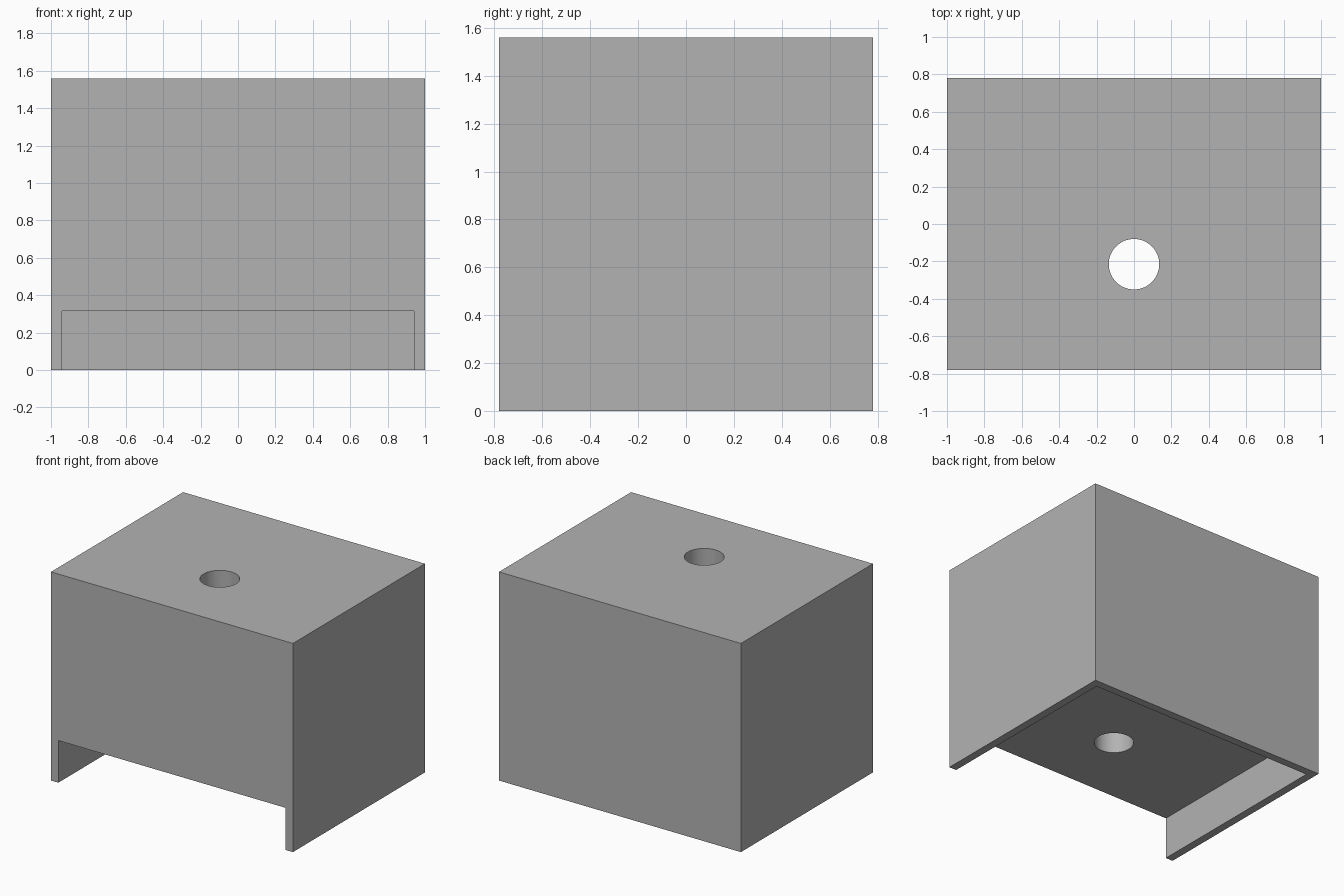
import bpy
import math

default = bpy.data.objects.get("Cube")
if default:
    bpy.data.objects.remove(default, do_unlink=True)

# Overall size
WIDTH, DEPTH, HEIGHT = 2.0, 1.56, 1.56
WALL = 0.06
RECESS_HEIGHT = 0.315
HOLE_RADIUS, HOLE_Y = 0.135, -0.215

grey = bpy.data.materials.new("plain grey")
grey.use_nodes = True
colour = (0.45, 0.45, 0.45, 1)
grey.diffuse_color = colour
grey.node_tree.nodes["Principled BSDF"].inputs["Base Color"].default_value = colour


def box(name, low, high):
    """Box spanning two opposite corners."""
    centre = [(a + b) / 2 for a, b in zip(low, high)]
    bpy.ops.mesh.primitive_cube_add(size=1, location=centre)
    obj = bpy.context.object
    obj.name = name
    obj.scale = [b - a for a, b in zip(low, high)]
    bpy.ops.object.transform_apply(location=True, rotation=False, scale=True)
    obj.data.materials.append(grey)
    return obj


def cut(target, cutter):
    """Subtract the cutter, then discard it."""
    cutter.hide_render = True
    mod = target.modifiers.new(cutter.name, 'BOOLEAN')
    mod.operation = 'DIFFERENCE'
    mod.solver = 'EXACT'
    mod.object = cutter
    bpy.ops.object.select_all(action='DESELECT')
    target.select_set(True)
    bpy.context.view_layer.objects.active = target
    bpy.ops.object.modifier_apply(modifier=mod.name)
    bpy.data.objects.remove(cutter, do_unlink=True)


# Solid block
x, y = WIDTH / 2, DEPTH / 2
block = box("block", (-x, -y, 0), (x, y, HEIGHT))

# Recess underneath, open at the front and bottom
recess = box("recess_cutter", (-x + WALL, -y - 1, -1), (x - WALL, y - WALL, RECESS_HEIGHT))
cut(block, recess)

# Round hole from the top down into the recess
bpy.ops.mesh.primitive_cylinder_add(vertices=64, radius=HOLE_RADIUS, depth=HEIGHT * 2,
                                    location=(0, HOLE_Y, HEIGHT))
hole = bpy.context.object
hole.name = "hole_cutter"
hole.data.materials.append(grey)
cut(block, hole)

# Smooth hole wall with crisp box edges
bpy.ops.object.shade_smooth_by_angle(angle=math.radians(30))
